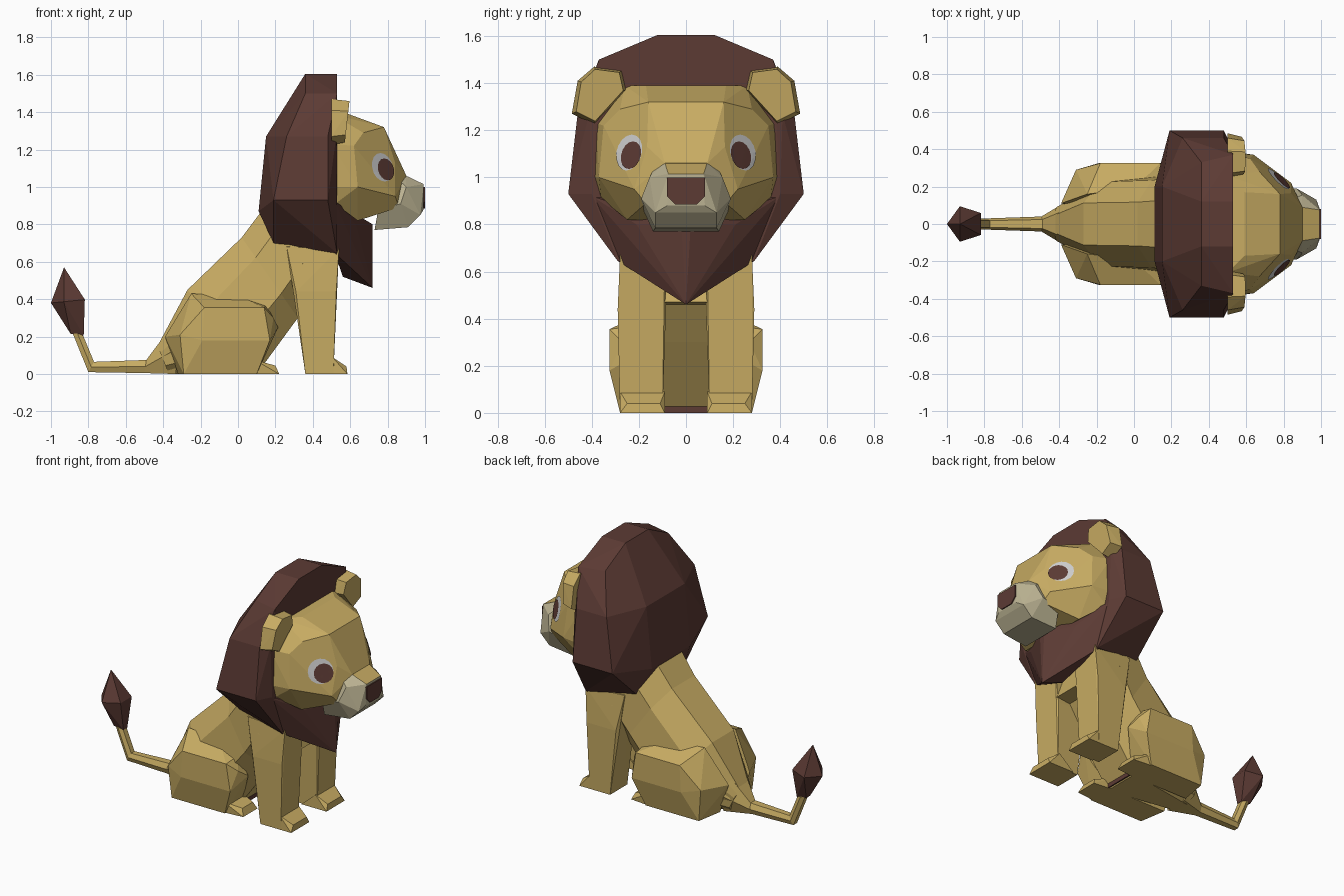
import bpy, bmesh, math
from mathutils import Vector
from mathutils.bvhtree import BVHTree


def material(name, rgb):
    m = bpy.data.materials.new(name)
    m.diffuse_color = (*rgb, 1)
    return m


TAN = material("tan fur", (0.578, 0.413, 0.125))
BROWN = material("dark brown", (0.107, 0.043, 0.034))
CREAM = material("cream", (0.50, 0.45, 0.29))
WHITE = material("eye white", (0.62, 0.62, 0.62))


def finish(bm, name, mats, pair=False):
    bmesh.ops.recalc_face_normals(bm, faces=bm.faces)
    me = bpy.data.meshes.new(name)
    bm.to_mesh(me)
    bm.free()
    for m in mats:
        me.materials.append(m)
    ob = bpy.data.objects.new(name, me)
    bpy.context.collection.objects.link(ob)
    if pair:  # second copy on the other side of the centre plane
        mod = ob.modifiers.new("mirror", 'MIRROR')
        mod.use_axis = (False, True, False)
        mod.use_mirror_merge = False
    return ob


def hull(name, pts, *mats, pair=False, rule=None):
    """Faceted solid round a few points; symmetric in y unless it is a mirrored pair."""
    bm = bmesh.new()
    every = set(pts) if pair else set(pts) | {(x, -y, z) for x, y, z in pts}
    for p in sorted(every):
        bm.verts.new(p)
    bmesh.ops.convex_hull(bm, input=bm.verts)
    bmesh.ops.delete(bm, geom=[v for v in bm.verts if not v.link_faces], context='VERTS')
    bmesh.ops.dissolve_limit(bm, angle_limit=0.03, verts=bm.verts, edges=bm.edges)
    bm.normal_update()
    if rule:
        for f in bm.faces:
            f.material_index = rule(f)
    return finish(bm, name, mats, pair)


def loft(name, stations, section, mat):
    """Rings between an upper and a lower point (x, z), each with a half width."""
    bm = bmesh.new()
    loop = section + [(t, -f) for t, f in reversed(section)]
    rings = []
    for (ux, uz), (lx, lz), w in stations:
        rings.append([bm.verts.new((ux + (lx - ux) * t, w * f, uz + (lz - uz) * t))
                      for t, f in loop])
    n = len(loop)
    for a, b in zip(rings, rings[1:]):
        for i in range(n):
            j = (i + 1) % n
            bm.faces.new((a[i], a[j], b[j], b[i]))
    bm.faces.new(rings[0])
    bm.faces.new(rings[-1])
    return finish(bm, name, [mat])


# Torso, sloping up from the rump to the chest
loft("body", [((-0.43, 0.15), (-0.37, 0.0), 0.10),
              ((-0.27, 0.45), (0.10, 0.0), 0.25),
              ((0.02, 0.73), (0.32, 0.30), 0.26),
              ((0.14, 0.89), (0.43, 0.46), 0.28),
              ((0.35, 0.95), (0.53, 0.47), 0.28)],
     [(0, 0.45), (0.25, 0.9), (0.7, 1.0), (1, 0.5)], TAN)
# Brown patch low between the hind paws
hull("belly_patch", [(x, 0.1, z) for x in (0.112, 0.12) for z in (0, 0.085)], BROWN)

# Front legs and paws
hull("front_leg", [(x, y, 0.0) for x in (0.36, 0.51) for y in (0.10, 0.28)]
     + [(0.31, 0.09, 0.44), (0.31, 0.29, 0.44), (0.52, 0.085, 0.44), (0.525, 0.29, 0.44),
        (0.26, 0.27, 0.68), (0.54, 0.28, 0.67), (0.28, 0.1, 0.72), (0.54, 0.09, 0.67)],
     TAN, pair=True)
hull("front_paw", [(0.40, 0.09, 0), (0.40, 0.28, 0), (0.585, 0.09, 0), (0.585, 0.28, 0),
                   (0.58, 0.11, 0.04), (0.58, 0.25, 0.04), (0.505, 0.09, 0.09),
                   (0.505, 0.28, 0.09)], TAN, pair=True)

# Hind legs and paws
hull("haunch", [(-0.18, 0.325, 0.355), (0.14, 0.325, 0.355), (0.17, 0.325, 0.18),
                (-0.19, 0.325, 0.18), (-0.31, 0.29, 0.21), (-0.29, 0.28, 0.0),
                (0.10, 0.28, 0.0), (0.19, 0.27, 0.30), (0.215, 0.20, 0.25),
                (-0.25, 0.16, 0.43), (0.0, 0.19, 0.42), (0.15, 0.21, 0.37),
                (0.10, 0.1, 0.0), (-0.32, 0.1, 0.0), (-0.39, 0.11, 0.20)], TAN, pair=True)
hull("hind_paw", [(0.0, 0.09, 0), (0.0, 0.28, 0), (0.22, 0.11, 0), (0.22, 0.26, 0),
                  (0.20, 0.13, 0.045), (0.20, 0.24, 0.045), (0.09, 0.10, 0.075),
                  (0.09, 0.28, 0.075)], TAN, pair=True)

# Tail and its tuft
loft("tail", [((-0.36, 0.25), (-0.33, 0.0), 0.13),
              ((-0.49, 0.075), (-0.50, 0.005), 0.04),
              ((-0.77, 0.065), (-0.80, 0.01), 0.03),
              ((-0.83, 0.21), (-0.885, 0.22), 0.03)],
     [(0, 0.6), (0.5, 1.0), (1, 0.6)], TAN)
tuft = [(-0.93, 0.0, 0.57), (-0.895, 0.02, 0.215), (-0.825, 0.02, 0.205)]
for deg in (180, 108, 36):
    a = math.radians(deg)
    tuft.append((-0.90 + 0.1 * math.cos(a), 0.1 * math.sin(a), 0.39 + 0.01 * math.cos(a)))
hull("tail_tuft", tuft, BROWN)

# Mane and the pointed beard below the chin
hull("mane", [(0.53, 0.12, 1.605), (0.36, 0.12, 1.605), (0.53, 0.37, 1.50),
              (0.36, 0.33, 1.50), (0.525, 0.41, 1.27), (0.48, 0.46, 1.27),
              (0.26, 0.46, 1.27), (0.15, 0.20, 1.27), (0.11, 0.20, 0.87),
              (0.19, 0.50, 0.93), (0.48, 0.50, 0.93), (0.53, 0.40, 0.93),
              (0.53, 0.29, 0.645), (0.19, 0.25, 0.70)], BROWN)
hull("beard", [(0.72, 0.0, 0.46), (0.72, 0.02, 0.80), (0.52, 0.29, 0.645),
               (0.52, 0.40, 0.92), (0.56, 0.0, 0.52), (0.63, 0.21, 0.80)], BROWN)

# Head, with a flat forehead narrowing to the nose
head = hull("head", [(0.50, 0.26, 1.39), (0.59, 0.17, 1.39), (0.50, 0.38, 1.23),
                     (0.50, 0.39, 1.0), (0.52, 0.36, 0.91), (0.64, 0.25, 0.82),
                     (0.78, 0.16, 1.32), (0.67, 0.28, 1.29), (0.62, 0.35, 1.22),
                     (0.64, 0.37, 1.0), (0.84, 0.165, 1.13), (0.84, 0.22, 0.95),
                     (0.90, 0.09, 1.06), (0.86, 0.17, 0.89)], TAN)
# Muzzle: tan bridge on top, cream elsewhere
hull("muzzle", [(0.993, 0.075, 1.015), (0.993, 0.08, 0.88), (0.975, 0.13, 0.85),
                (0.91, 0.13, 0.785), (0.73, 0.14, 0.77), (0.87, 0.19, 0.91),
                (0.90, 0.155, 1.0), (0.75, 0.19, 0.88), (0.80, 0.11, 1.09),
                (0.895, 0.09, 1.062)],
     CREAM, TAN, rule=lambda f: int(f.normal.z > 0.7))
hull("nose", [(x, y, z) for x in (0.99, 1.0)
              for y, z in ((0.08, 1.0), (0.08, 0.92), (0.045, 0.885))], BROWN)

# Ears
outline = [(0.25, 1.37), (0.27, 1.455), (0.39, 1.47), (0.46, 1.41), (0.485, 1.27), (0.39, 1.225)]
hull("ear", [(0.50, y, z) for y, z in outline]
     + [(0.585 + 0.1 * (z - 1.36), 0.36 + (y - 0.36) * 0.85, 1.36 + (z - 1.36) * 0.9)
        for y, z in outline], TAN, pair=True)

# Eyes: discs laid onto the surface of the head
surface = BVHTree.FromPolygons([v.co for v in head.data.vertices],
                               [p.vertices for p in head.data.polygons])
NORMAL = Vector((0.72, 0.68, 0.12)).normalized()
OUT = Vector((-0.68, 0.72, 0)).normalized()
UP = NORMAL.cross(OUT) * -1 if NORMAL.cross(OUT).z < 0 else NORMAL.cross(OUT)


def eye_disc(name, mat, shift, drop, radius, lift):
    centre = Vector((0.775, 0.235, 1.105)) + OUT * shift - UP * drop
    bm = bmesh.new()

    def put(r, i):
        a = i * math.tau / 16
        p = centre + OUT * (r * math.cos(a)) + UP * (r * 1.0 * math.sin(a))
        hit = surface.ray_cast(p + NORMAL * 0.5, -NORMAL)[0] or p
        return bm.verts.new(hit + NORMAL * lift)

    rings = [[put(radius * k / 4, i) for i in range(16)] for k in range(1, 5)]
    bm.faces.new(rings[0])
    for a, b in zip(rings, rings[1:]):
        for i in range(16):
            j = (i + 1) % 16
            bm.faces.new((a[i], b[i], b[j], a[j]))
    ob = finish(bm, name, [mat], pair=True)
    if ob.data.polygons[0].normal.x < 0:
        ob.data.flip_normals()


eye_disc("eye_white", WHITE, 0.006, 0.0, 0.078, 0.004)
eye_disc("eye_pupil", BROWN, -0.012, 0.012, 0.060, 0.008)
